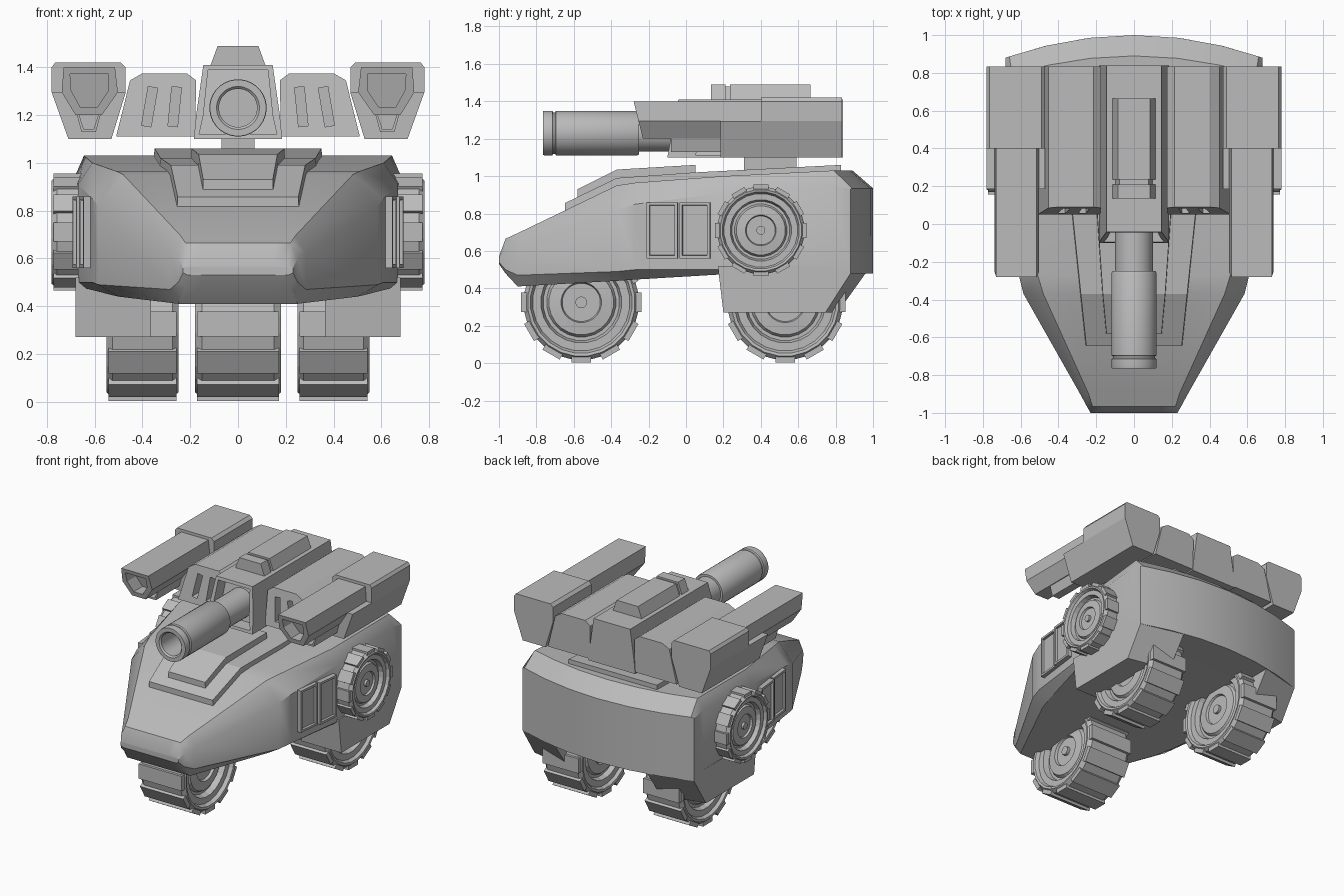
import bpy, bmesh
from math import sin, cos, pi, radians
from mathutils import Matrix, Vector

if "Cube" in bpy.data.objects:
    bpy.data.objects.remove(bpy.data.objects["Cube"])

grey = bpy.data.materials.new("plain_grey")
grey.use_nodes = True
grey.diffuse_color = (0.5, 0.5, 0.5, 1)
for n in grey.node_tree.nodes:
    if n.type == 'BSDF_PRINCIPLED':
        n.inputs["Base Color"].default_value = (0.5, 0.5, 0.5, 1)
SIDES = (("left", 1), ("right", -1))


def finish(bm, name, smooth=0):
    """Turn a bmesh into a named, coloured object."""
    bmesh.ops.recalc_face_normals(bm, faces=bm.faces)
    me = bpy.data.meshes.new(name)
    bm.to_mesh(me)
    bm.free()
    me.materials.append(grey)
    ob = bpy.data.objects.new(name, me)
    bpy.context.collection.objects.link(ob)
    if smooth:
        bpy.ops.object.select_all(action='DESELECT')
        ob.select_set(True)
        bpy.context.view_layer.objects.active = ob
        bpy.ops.object.shade_smooth_by_angle(angle=radians(smooth))
    return ob


def loft(rings, caps=True):
    """Skin a list of closed rings; returns the bmesh, its rings and its caps."""
    bm = bmesh.new()
    vs = [[bm.verts.new(p) for p in r] for r in rings]
    n = len(rings[0])
    for a, b in zip(vs, vs[1:]):
        for i in range(n):
            j = (i + 1) % n
            bm.faces.new((a[i], a[j], b[j], b[i]))
    ends = [bm.faces.new(vs[0]), bm.faces.new(vs[-1])] if caps else []
    return bm, vs, ends


def prism(name, poly, front, back, s=1, hole=None):
    """Extrude an x-z outline along y; front may be a function of z."""
    f = front if callable(front) else (lambda z: front)
    bm, _, ends = loft([[(x * s, f(z), z) for x, z in poly],
                        [(x * s, back, z) for x, z in poly]])
    if hole:
        bmesh.ops.recalc_face_normals(bm, faces=bm.faces)
        bmesh.ops.inset_region(bm, faces=ends[:1], thickness=hole)
        inner = bmesh.ops.extrude_discrete_faces(bm, faces=ends[:1])["faces"]
        bmesh.ops.translate(bm, verts=inner[0].verts, vec=(0, 0.1, 0))
    return finish(bm, name)


def lathe(name, profile, centre, axis, segs, smooth=0):
    """Revolve (radius, distance) points round the x or y axis."""
    c = Vector(centre)
    rings = []
    for r, d in profile:
        ring = []
        for k in range(segs):
            a = 2 * pi * (k + 0.5) / segs
            u, v = r * cos(a), r * sin(a)
            ring.append(c + Vector((d, u, v) if axis == 'x' else (u, d, v)))
        rings.append(ring)
    return finish(loft(rings)[0], name, smooth)


def wheel(name, centre, r, h):
    """Stepped hub and tyre with twelve tread pads."""
    half = [(0.1, 0.8), (0.1, 0.68), (0.33, 0.68), (0.35, 0.78), (0.56, 0.74),
            (0.6, 0.62), (0.66, 0.62), (0.7, 0.84), (0.84, 0.84), (0.88, 0.98),
            (0.93, 1), (1, 0.84)]
    prof = [(a * r, b * h) for a, b in half]
    prof += [(a, -b) for a, b in reversed(prof)]
    lathe(name, prof, centre, 'x', 24)
    bm = bmesh.new()
    for k in range(12):
        m = (Matrix.Translation(centre) @ Matrix.Rotation(k * pi / 6, 4, 'X')
             @ Matrix.Translation((0, 0, r * 0.98)) @ Matrix.Diagonal((h * 1.9, r * 0.34, r * 0.12, 1)))
        bmesh.ops.create_cube(bm, size=1, matrix=m)
    finish(bm, name + "_tread")


# Hull: sections along y, bulged outwards at the tail
#        y    width  top_w  top  shoulder low  bot_w  bottom bulge
stations = [(-1.0, .23, .21, .57, .56, .54, .21, .53, 0),
            (-.965, .25, .22, .665, .60, .50, .22, .48, 0),
            (-.9, .285, .24, .695, .62, .47, .25, .41, 0),
            (-.37, .585, .48, .95, .82, .49, .50, .44, 0),
            (-.27, .61, .51, .965, .85, .50, .53, .447, 0),
            (.2, .67, .61, 1.0, .91, .50, .64, .475, 0),
            (.78, .68, .645, 1.03, .95, .49, .67, .48, .11),
            (.88, .68, .66, .935, .93, .49, .67, .48, .12)]
rings = []
for y, w, wt, zt, zs, zl, wb, zb, bulge in stations:
    half = [(0, zt), (.36 * wt, zt), (.7 * wt, zt), (wt, zt), (w, zs),
            (w, zl), (wb, zb), (.7 * wb, zb), (.36 * wb, zb), (0, zb)]
    loop = half + [(-x, z) for x, z in half[-2:0:-1]]
    rings.append([(x, y + bulge * (1 - (x / .68) ** 2), z) for x, z in loop])
bm, vs, _ = loft(rings, caps=False)
bm.faces.new(vs[0])
tail = vs[-1]
for i in range(4):  # curved tail wall
    bm.faces.new((tail[i], tail[i + 1], tail[8 - i], tail[9 - i]))
    bm.faces.new((tail[-i], tail[-i - 1], tail[10 + i], tail[9 + i]))
finish(bm, "hull", 32)

# Side skirts over the rear wheels
for side, s in SIDES:
    outer = [(.17, .52), (.2, .27), (.745, .27), (.88, .48), (.88, .52)]
    inner = [(.17, .52), (.2, .27), (.81, .27), (.96, .48), (.96, .52)]
    finish(loft([[(x * s, y, z) for y, z in p] for x, p in ((.68, outer), (.365, inner))])[0],
           side + "_skirt")

# Road wheels and side wheels
wheel("front_wheel", (0, -.56, .325), .31, .18)
for side, s in SIDES:
    wheel(side + "_rear_wheel", (.4 * s, .53, .325), .31, .15)
    wheel(side + "_side_wheel", (.64 * s, .4, .71), .235, .14)

# Framed hatches on the flanks
for side, s in SIDES:
    for name, y, x in (("front", -.125, .62), ("rear", .05, .65)):
        bm = bmesh.new()
        m = (Matrix.Translation((x * s, y, .71)) @ Matrix.Rotation(-s * .1, 4, 'Z')
             @ Matrix.Diagonal((.07, .165, .3, 1)))
        bmesh.ops.create_cube(bm, size=1, matrix=m)
        face = max(bm.faces, key=lambda f: f.calc_center_median().x * s)
        bmesh.ops.inset_region(bm, faces=[face], thickness=.022)
        bmesh.ops.inset_region(bm, faces=[face], thickness=.003, depth=-.015)
        finish(bm, side + "_" + name + "_hatch")


# Stepped deck plates following the hull top
def deck(name, rows):
    finish(loft([[(-w, y, z - .12), (w, y, z - .12), (w * .97, y, z), (-w * .97, y, z)]
                 for y, w, z in rows])[0], name)


deck("deck_plate", [(-.647, .26, .856), (-.37, .29, .99), (.05, .335, 1.02), (.83, .36, 1.06)])
deck("deck_step", [(-.58, .15, .93), (-.37, .17, 1.035), (.05, .2, 1.06)])

# Turret neck and centre block
prism("turret_neck", [(-.07, 1), (.07, 1), (.07, 1.13), (-.07, 1.13)], .31, .59)
prism("turret_core", [(-.185, 1.1), (.185, 1.1), (.175, 1.2), (.145, 1.41), (-.145, 1.41), (-.175, 1.2)],
      lambda z: -.1 + (z - 1.1) * .19, .84, hole=.03)
cap = [(-.118, 1.4), (.118, 1.4), (.085, 1.49), (-.085, 1.49)]
prism("sight_front", cap, .135, .21)
prism("sight_link", [(x * .9, z - .012) for x, z in cap], .2, .25)
prism("sight_rear", cap, .235, .665)

# Main gun with muzzle collar and bore
lathe("main_gun", [(.08, -.5), (.08, -.755), (.09, -.765), (.118, -.765), (.12, -.755),
                   (.12, -.715), (.112, -.71), (.112, -.7), (.12, -.695), (.12, -.26),
                   (.115, -.25), (.1, -.25), (.1, .05)], (0, 0, 1.23), 'y', 32, 30)

pod = [(.53, 1.1), (.71, 1.1), (.78, 1.295), (.78, 1.4), (.765, 1.42), (.49, 1.42), (.47, 1.4), (.47, 1.295)]
inner_pod = [(.18, 1.11), (.51, 1.11), (.452, 1.345), (.4, 1.375), (.215, 1.375), (.175, 1.345)]
barrel = [(.57, 1.2), (.68, 1.2), (.738, 1.295), (.73, 1.4), (.515, 1.4), (.503, 1.295)]
for side, s in SIDES:
    # Inner pod with two slanted vents cut in its front
    body = prism(side + "_inner_pod", inner_pod, lambda z: .05 + (z - 1.11) * .15, .835, s)
    bm = bmesh.new()
    for x, lean in ((.265, -.1), (.37, -.17)):
        m = (Matrix.Translation((x * s, .08, 1.235)) @ Matrix.Rotation(lean * s, 4, 'Y')
             @ Matrix.Diagonal((.04, .2, .165, 1)))
        bmesh.ops.create_cube(bm, size=1, matrix=m)
    cutter = finish(bm, "vent_cutter")
    cutter.hide_render = True
    mod = body.modifiers.new("vents", 'BOOLEAN')
    mod.operation, mod.object = 'DIFFERENCE', cutter
    solid = body.evaluated_get(bpy.context.evaluated_depsgraph_get())
    cut_mesh = bpy.data.meshes.new_from_object(solid)
    body.modifiers.clear()
    body.data = cut_mesh
    bpy.data.objects.remove(cutter)

    # Outer pod, its lower jaw, gun barrel and small lower barrel
    prism(side + "_outer_pod", pod, .4, .835, s)
    prism(side + "_pod_jaw", pod[:3] + pod[-1:], .185, .41, s)
    prism(side + "_pod_barrel", barrel, lambda z: -.28 + (1.4 - z) * .25, .45, s, hole=.04)
    prism(side + "_lower_barrel", [(.595, 1.13), (.655, 1.13), (.68, 1.22), (.57, 1.22)], -.08, .3, s, hole=.015)
